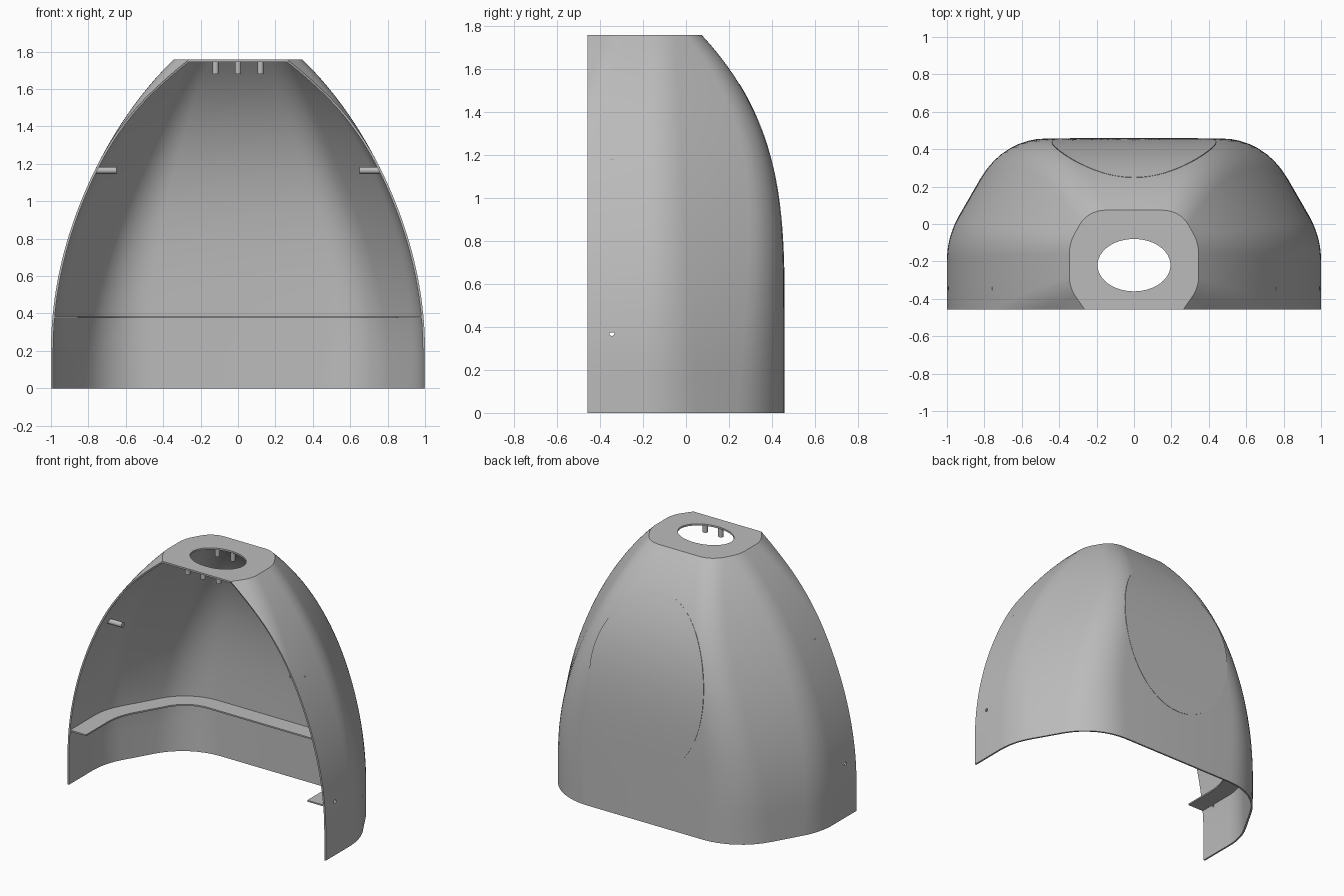
import bpy, bmesh, math
from mathutils import Vector, Matrix

if "Cube" in bpy.data.objects:
    bpy.data.objects.remove(bpy.data.objects["Cube"], do_unlink=True)

TOP, FRONT, WALL = 1.757, -0.457, 0.012
HOLE_Y = -0.22          # centre of the oval opening
FIX_Y = -0.345          # depth of the fixing holes and side pegs

grey = bpy.data.materials.new("plain_grey")
grey.use_nodes = True
grey.diffuse_color = (0.5, 0.5, 0.5, 1)
grey.node_tree.nodes["Principled BSDF"].inputs["Base Color"].default_value = (0.5, 0.5, 0.5, 1)


def finish(name, bm):
    """Turn a bmesh into a grey object."""
    mesh = bpy.data.meshes.new(name)
    bm.to_mesh(mesh)
    bm.free()
    mesh.materials.append(grey)
    obj = bpy.data.objects.new(name, mesh)
    bpy.context.collection.objects.link(obj)
    return obj


def activate(obj):
    bpy.ops.object.select_all(action='DESELECT')
    obj.select_set(True)
    bpy.context.view_layer.objects.active = obj


def thicken(obj, depth):
    mod = obj.modifiers.new("thickness", 'SOLIDIFY')
    mod.thickness, mod.offset, mod.use_even_offset = depth, -1, True
    activate(obj)
    bpy.ops.object.modifier_apply(modifier=mod.name)


def smooth(obj):
    activate(obj)
    bpy.ops.object.shade_smooth_by_angle(angle=math.radians(30))


def half_width(z):
    d = max(z - 0.2, 0)
    return 1 - 0.25 * d ** 2 - 0.0014 * d ** 8


def back(z):
    return 0.457 - 0.14 * max(z - 0.4, 0) ** 3.3


def fillet(prev, corner, nxt, dist, steps=8):
    """Rounded corner as a circular arc."""
    u, v = (prev - corner).normalized(), (nxt - corner).normalized()
    half = u.angle(v) / 2
    radius = dist * math.tan(half)
    centre = corner + (u + v).normalized() * dist / math.cos(half)
    a, b = corner + u * dist - centre, corner + v * dist - centre
    sweep = a.angle(b)
    return [centre + (a * math.sin((1 - t) * sweep) + b * math.sin(t * sweep)) / math.sin(sweep)
            for t in (i / steps for i in range(steps + 1))]


def outline(z, inset=0.0):
    """Rounded half-hexagon section from the right front round to the left front."""
    k = z / TOP
    w, b = half_width(z) - inset, back(z) - inset
    side = -0.067 - 0.033 * k - inset * 0.27
    fore = -0.34 - 0.35 * (TOP - z)
    pts = [Vector(p) for p in ((w - 0.21, fore - 0.3), (w, fore), (w, side),
                               (w - 0.577 * (b - side), b), (0, b))]
    soft, wide = 0.13 - 0.07 * k, 0.25 - 0.16 * k - inset * 0.5
    half = [pts[0]]
    for i, dist in ((1, soft), (2, soft), (3, wide)):
        half += fillet(pts[i - 1], pts[i], pts[i + 1], dist)
    return [Vector((x, y, z)) for x, y in half + [Vector((-p.x, p.y)) for p in reversed(half)]]


def loft(rows):
    """Skin the rows and cut off everything ahead of the open front."""
    bm = bmesh.new()
    grid = [[bm.verts.new(p) for p in row] for row in rows]
    for lo, hi in zip(grid, grid[1:]):
        for i in range(len(lo) - 1):
            bm.faces.new((lo[i], lo[i + 1], hi[i + 1], hi[i]))
    bmesh.ops.bisect_plane(bm, geom=bm.verts[:] + bm.edges[:] + bm.faces[:],
                           plane_co=(0, FRONT, 0), plane_no=(0, -1, 0), clear_outer=True)
    return bm


def rod(name, centre, axis, radius, length):
    turn = Vector((0, 0, 1)).rotation_difference(Vector(axis)).to_matrix().to_4x4()
    bm = bmesh.new()
    bmesh.ops.create_cone(bm, cap_ends=True, segments=20, radius1=radius, radius2=radius,
                          depth=length, matrix=Matrix.Translation(centre) @ turn)
    obj = finish(name, bm)
    smooth(obj)
    return obj


# Curved wall, open at the front
levels = 36
wall_bm = loft([outline(TOP * i / levels) for i in range(levels + 1)])
rim = [v.co.copy() for v in wall_bm.verts if v.co.z > TOP - 1e-4]
wall = finish("curved_wall", wall_bm)
thicken(wall, WALL)

# Fixing holes through both sides
cutter = rod("hole_cutter", (0, FIX_Y, 0.37), (1, 0, 0), 0.012, 2.4)
cutter.hide_render = True
cut = wall.modifiers.new("fixing_holes", 'BOOLEAN')
cut.operation, cut.object, cut.solver = 'DIFFERENCE', cutter, 'EXACT'
activate(wall)
bpy.ops.object.modifier_apply(modifier=cut.name)
bpy.data.objects.remove(cutter, do_unlink=True)
smooth(wall)

# Flat top plate with an oval opening
bm = bmesh.new()
rim.sort(key=lambda p: math.atan2(p.y - HOLE_Y, p.x))
oval = [Vector((0.195 * math.cos(a), HOLE_Y + 0.14 * math.sin(a), TOP))
        for a in (math.tau * i / 48 for i in range(48))]
edges = []
for loop in (rim, oval):
    vs = [bm.verts.new(p) for p in loop]
    edges += [bm.edges.new((vs[i - 1], vs[i])) for i in range(len(vs))]
bmesh.ops.triangle_fill(bm, edges=edges, use_beauty=True, normal=(0, 0, 1))
for f in bm.faces:
    f.normal_update()
    if f.normal.z < 0:
        f.normal_flip()
top_plate = finish("top_plate", bm)
thicken(top_plate, WALL)
smooth(top_plate)

# Inner shelf following the wall
shelf_z = 0.385
outer, inner = outline(shelf_z, 0.006), outline(shelf_z, 0.135)
shelf_bm = loft([outer, inner])
shelf = finish("inner_shelf", shelf_bm)
thicken(shelf, 0.01)
smooth(shelf)

# Oval back panel lying on the wall
bm = bmesh.new()
rings = []
for r in (i / 10 for i in range(1, 11)):
    ring = []
    for j in range(64):
        a = math.tau * j / 64
        z = 0.95 + 0.58 * r * math.sin(a)
        ring.append(bm.verts.new((0.44 * r * math.cos(a), back(z) + 0.002, z)))
    rings.append(ring)
bm.faces.new(list(reversed(rings[0])))
for lo, hi in zip(rings, rings[1:]):
    for j in range(64):
        bm.faces.new((lo[j - 1], lo[j], hi[j], hi[j - 1]))
panel = finish("back_panel", bm)
thicken(panel, 0.004)
smooth(panel)

# Pegs under the top plate and on the side walls
for row, y in (("front", -0.385), ("back", -0.055)):
    for i, x in enumerate((-0.12, 0, 0.12)):
        rod(f"{row}_top_peg_{i + 1}", (x, y, 1.716), (0, 0, 1), 0.017, 0.07)
for side, s in (("left", 1), ("right", -1)):
    rod(f"{side}_side_peg", (s * 0.705, FIX_Y, 1.165), (1, 0, 0), 0.018, 0.11)
